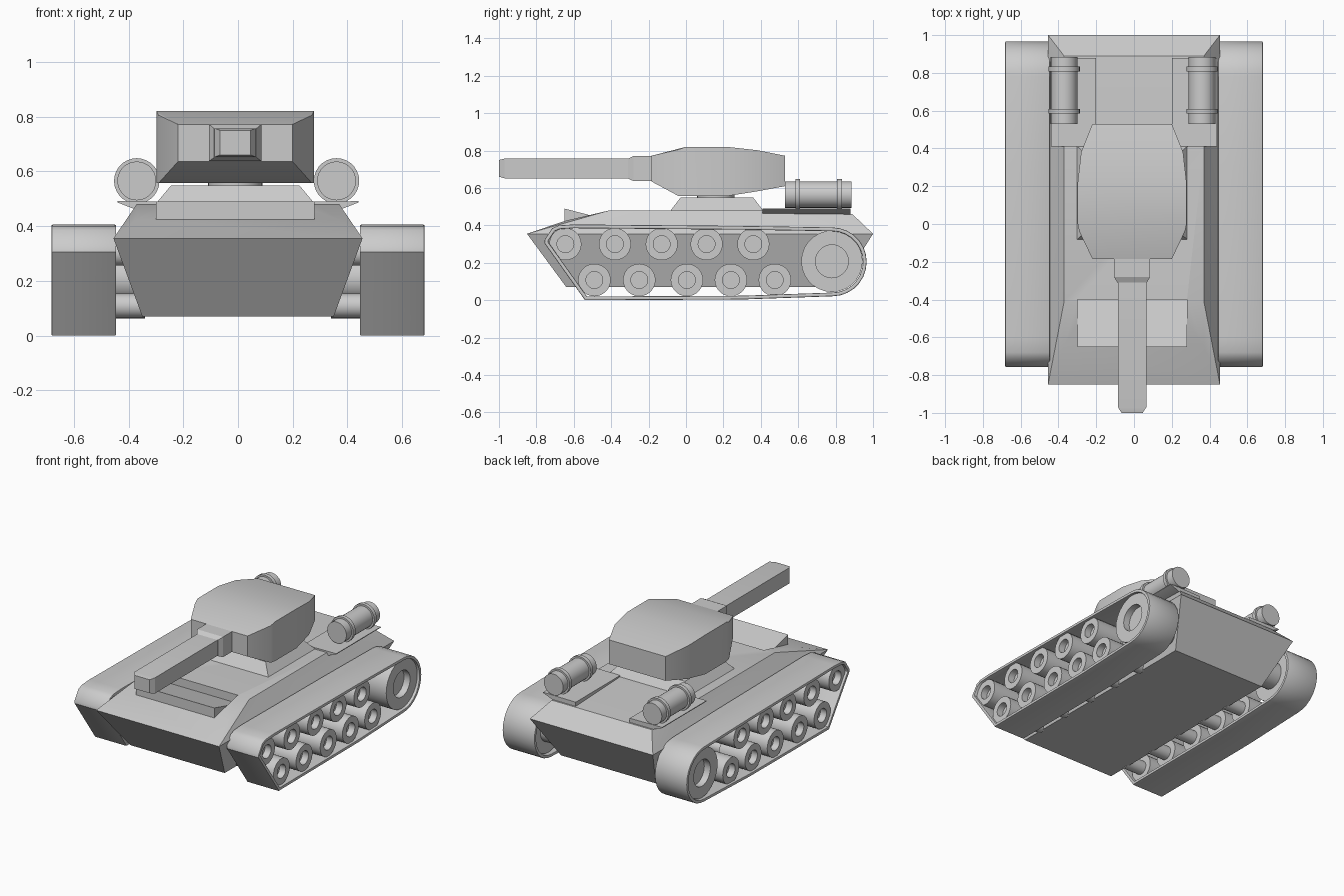
import bpy, bmesh, math

if "Cube" in bpy.data.objects:
    bpy.data.objects.remove(bpy.data.objects["Cube"])

CX = -0.01  # turret and gun sit slightly off centre


def finish(name, bm, mods=(), angle=35):
    bmesh.ops.recalc_face_normals(bm, faces=bm.faces)
    return add_object(name, bm, mods, angle)


def add_object(name, bm, mods=(), angle=35):
    me = bpy.data.meshes.new(name)
    bm.to_mesh(me)
    bm.free()
    ob = bpy.data.objects.new(name, me)
    bpy.context.collection.objects.link(ob)
    bpy.ops.object.select_all(action='DESELECT')
    ob.select_set(True)
    bpy.context.view_layer.objects.active = ob
    for kind, props in mods:
        m = ob.modifiers.new(kind.title(), kind)
        for k, v in props.items():
            setattr(m, k, v)
        bpy.ops.object.modifier_apply(modifier=m.name)
    bpy.ops.object.shade_smooth_by_angle(angle=math.radians(angle))
    return ob


def solid(name, pts, mods=(), angle=20):
    """Convex armour block through the given corner points."""
    bm = bmesh.new()
    for p in pts:
        bm.verts.new(p)
    res = bmesh.ops.convex_hull(bm, input=bm.verts)
    junk = [g for g in res["geom_interior"] + res["geom_unused"]
            if isinstance(g, bmesh.types.BMVert)]
    bmesh.ops.delete(bm, geom=list(set(junk)), context='VERTS')
    bmesh.ops.dissolve_limit(bm, angle_limit=0.02, verts=bm.verts, edges=bm.edges)
    return finish(name, bm, mods, angle)


def stations(rows):
    """Rectangular sections (y, half width, low z, high z)."""
    return [(CX + s * w, y, z) for y, w, a, b in rows for s in (-1, 1) for z in (a, b)]


def prism(x0, x1, profile):
    return [(x, y, z) for x in (x0, x1) for y, z in profile]


def lathe(name, profile, axis, n=28, mods=()):
    """Closed (along, radius) profile turned about an axis; axis maps (along, u, v) to a point."""
    bm = bmesh.new()
    rings = []
    for a, r in profile:
        rings.append([bm.verts.new(axis(a, r * math.cos(2 * math.pi * i / n),
                                        r * math.sin(2 * math.pi * i / n))) for i in range(n)])
    for p, q in zip(rings, rings[1:]):
        for i in range(n):
            j = (i + 1) % n
            bm.faces.new((p[i], p[j], q[j], q[i]))
    bm.faces.new(rings[0])
    bm.faces.new(rings[-1])
    return finish(name, bm, mods)


MIRROR = ('MIRROR', {'use_axis': (True, False, False), 'use_mirror_merge': False})

# Hull with a recess cut into the front deck
cutter = solid("recess_cutter", prism(-0.30, 0.28, [(-0.645, 0.487), (-0.40, 0.425),
                                                     (-0.40, 0.6), (-0.645, 0.6)]))
cutter.hide_render = True
levels = [(-0.64, 0.35, 0.07), (0.82, 0.35, 0.07), (-0.85, 0.455, 0.355), (1.0, 0.455, 0.355),
          (-0.645, 0.37, 0.425), (-0.41, 0.37, 0.48), (0.40, 0.37, 0.48), (0.89, 0.37, 0.46)]
solid("hull", [(s * w, y, z) for y, w, z in levels for s in (-1, 1)],
      [('BOOLEAN', {'object': cutter, 'operation': 'DIFFERENCE', 'solver': 'EXACT'})])
bpy.data.objects.remove(cutter)

# Splash guard wedge at the front of the recess
solid("splash_guard", prism(-0.30, 0.28, [(-0.65, 0.49), (-0.65, 0.42), (-0.40, 0.418), (-0.40, 0.425)]))

# Rear deck plates that overhang the hull sides
solid("rear_deck_plate", [(x, y, z) for y in (0.41, 0.88) for x, z in
                          [(0.2, 0.45), (0.36, 0.455), (0.44, 0.486), (0.44, 0.491), (0.2, 0.488)]], [MIRROR])

# Turret base, neck, turret, mantlet and gun
solid("turret_base", [(CX + s * w, y, z) for z, w, a, b in
                      [(0.47, 0.30, -0.09, 0.42), (0.548, 0.235, -0.03, 0.36)]
                      for s in (-1, 1) for y in (a, b)])
lathe("turret_neck", [(0.54, 0.10), (0.565, 0.10)], lambda a, u, v: (CX + u, 0.16 + v, a))
solid("turret", stations([(-0.185, 0.21, 0.635, 0.772), (-0.04, 0.28, 0.557, 0.805),
                          (0.0, 0.288, 0.557, 0.82), (0.22, 0.288, 0.557, 0.82),
                          (0.38, 0.27, 0.582, 0.802), (0.53, 0.21, 0.61, 0.772)]), angle=30)
solid("gun_mantlet", stations([(-0.31, 0.078, 0.65, 0.757), (-0.28, 0.096, 0.637, 0.772),
                               (-0.15, 0.096, 0.637, 0.772)]))
solid("gun_barrel", stations([(-1.0, 0.056, 0.66, 0.75), (-0.97, 0.075, 0.652, 0.757),
                              (-0.29, 0.075, 0.652, 0.757)]))

# Fuel drums with two hoops each
R, H = 0.071, 0.083
drum = [(0.53, R), (0.585, R), (0.585, H), (0.61, H), (0.61, R),
        (0.808, R), (0.808, H), (0.833, H), (0.833, R), (0.885, R)]
for side, x in (("left", -0.37), ("right", 0.36)):
    lathe(side + "_fuel_drum", drum, lambda a, u, v: (x + u, a, 0.565 + v))

# Tracks: hollow bands around the wheels
path = [(-0.54, 0.0), (0.3, 0.004)]
path += [(0.782 + 0.184 * math.sin(t), 0.205 - 0.184 * math.cos(t))
         for t in [math.pi * i / 14 for i in range(15)]]
path += [(0.3, 0.397), (-0.6, 0.405), (-0.68, 0.40), (-0.715, 0.385), (-0.755, 0.325), (-0.757, 0.305)]
bm = bmesh.new()
bands = [[bm.verts.new((x, y, z)) for y, z in path] for x in (0.445, 0.682)]
for i in range(len(path)):
    j = (i + 1) % len(path)
    bm.faces.new((bands[0][i], bands[0][j], bands[1][j], bands[1][i]))
add_object("track", bm, [('SOLIDIFY', {'thickness': 0.02, 'offset': -1, 'use_even_offset': True}),
                         ('BEVEL', {'width': 0.005, 'segments': 2, 'limit_method': 'ANGLE',
                                    'angle_limit': math.radians(70)}), MIRROR])

# Road wheels, upper and lower rows, plus the large rear drive wheel
wheels = [(y, 0.30, 0.086, 0.045) for y in (-0.645, -0.38, -0.13, 0.11, 0.36)]
wheels += [(y, 0.108, 0.087, 0.045) for y in (-0.49, -0.25, 0.005, 0.24, 0.475)]
wheels.append((0.78, 0.208, 0.164, 0.088))
for y0, z0, r, hub in wheels:
    name = "drive_wheel" if r > 0.1 else "road_wheel"
    lathe(name, [(0.34, hub), (0.47, hub), (0.47, r), (0.665, r), (0.665, hub), (0.62, hub)],
          lambda a, u, v: (a, y0 + u, z0 + v), mods=[MIRROR])
